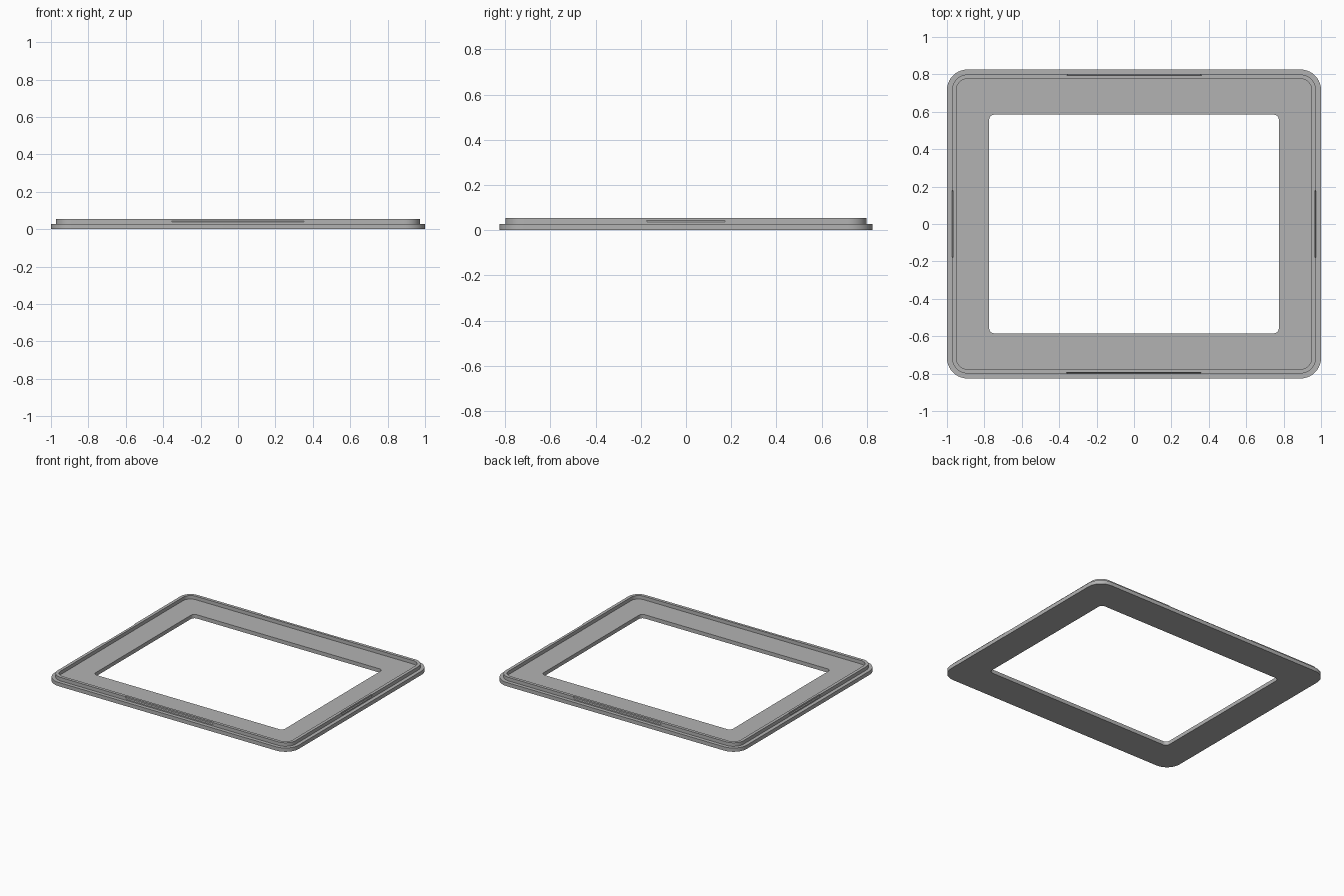
import bpy, bmesh, math

cube = bpy.data.objects.get("Cube")
if cube:
    bpy.data.objects.remove(cube, do_unlink=True)

grey = bpy.data.materials.new("mid_grey")
grey.use_nodes = True
grey.diffuse_color = (0.45, 0.45, 0.45, 1)
grey.node_tree.nodes["Principled BSDF"].inputs["Base Color"].default_value = (0.45, 0.45, 0.45, 1)

SEGMENTS = 10
BASE_TOP, LIP_TOP = 0.028, 0.054
LIP_X, LIP_Y = 0.973, 0.799


def rounded_rect(hx, hy, radius, z):
    """Points of a rounded rectangle, counter-clockwise."""
    points = []
    for i, (sx, sy) in enumerate([(1, 1), (-1, 1), (-1, -1), (1, -1)]):
        for s in range(SEGMENTS + 1):
            a = math.pi / 2 * (i + s / SEGMENTS)
            points.append((sx * (hx - radius) + radius * math.cos(a),
                           sy * (hy - radius) + radius * math.sin(a), z))
    return points


def make_object(name, bm):
    bmesh.ops.recalc_face_normals(bm, faces=bm.faces)
    mesh = bpy.data.meshes.new(name)
    bm.to_mesh(mesh)
    bm.free()
    obj = bpy.data.objects.new(name, mesh)
    bpy.context.collection.objects.link(obj)
    return obj


# Frame: stepped section carried round the rounded rectangle
outer, lip = (1.0, 0.826, 0.11), (LIP_X, LIP_Y, 0.083)
lip_inside, opening = (0.95, 0.776, 0.06), (0.775, 0.585, 0.03)
section = [(outer, 0), (outer, BASE_TOP), (lip, BASE_TOP), (lip, LIP_TOP),
           (lip_inside, LIP_TOP), (lip_inside, BASE_TOP),
           (opening, BASE_TOP), (opening, 0)]
bm = bmesh.new()
rings = [[bm.verts.new(p) for p in rounded_rect(*size, z)] for size, z in section]
count = len(rings[0])
for k, ring in enumerate(rings):
    following = rings[(k + 1) % len(rings)]
    for i in range(count):
        j = (i + 1) % count
        bm.faces.new((ring[i], ring[j], following[j], following[i]))
frame = make_object("frame", bm)
frame.data.materials.append(grey)


# Finger notches: shallow tapered recesses in the outside of the lip
def notch_cutter(half_length, distance, angle):
    bm = bmesh.new()
    depth, low, shoulder, high = 0.005, 0.037, 0.043, LIP_TOP + 0.01
    profile = [(distance + 0.01, low), (distance, low),
               (distance - depth, shoulder), (distance - depth, high),
               (distance + 0.01, high)]
    ends = []
    for side in (-1, 1):
        ends.append([bm.verts.new((side * (half_length - (0.008 if z == low else 0)), -d, z))
                     for d, z in profile])
    bm.faces.new(ends[0])
    bm.faces.new(ends[1])
    for i in range(len(profile)):
        j = (i + 1) % len(profile)
        bm.faces.new((ends[0][i], ends[0][j], ends[1][j], ends[1][i]))
    cutter = make_object("notch_cutter", bm)
    cutter.rotation_euler.z = angle
    cutter.hide_render = True
    return cutter


bpy.context.view_layer.objects.active = frame
for quarter in range(4):
    half_length, distance = (0.18, LIP_X) if quarter % 2 else (0.36, LIP_Y)
    cutter = notch_cutter(half_length, distance, quarter * math.pi / 2)
    cut = frame.modifiers.new("notch", 'BOOLEAN')
    cut.operation = 'DIFFERENCE'
    cut.solver = 'EXACT'
    cut.object = cutter
    bpy.ops.object.modifier_apply(modifier=cut.name)
    bpy.data.objects.remove(cutter, do_unlink=True)

# Smooth corners with crisp edges
frame.select_set(True)
bpy.ops.object.shade_smooth_by_angle(angle=math.radians(30))
